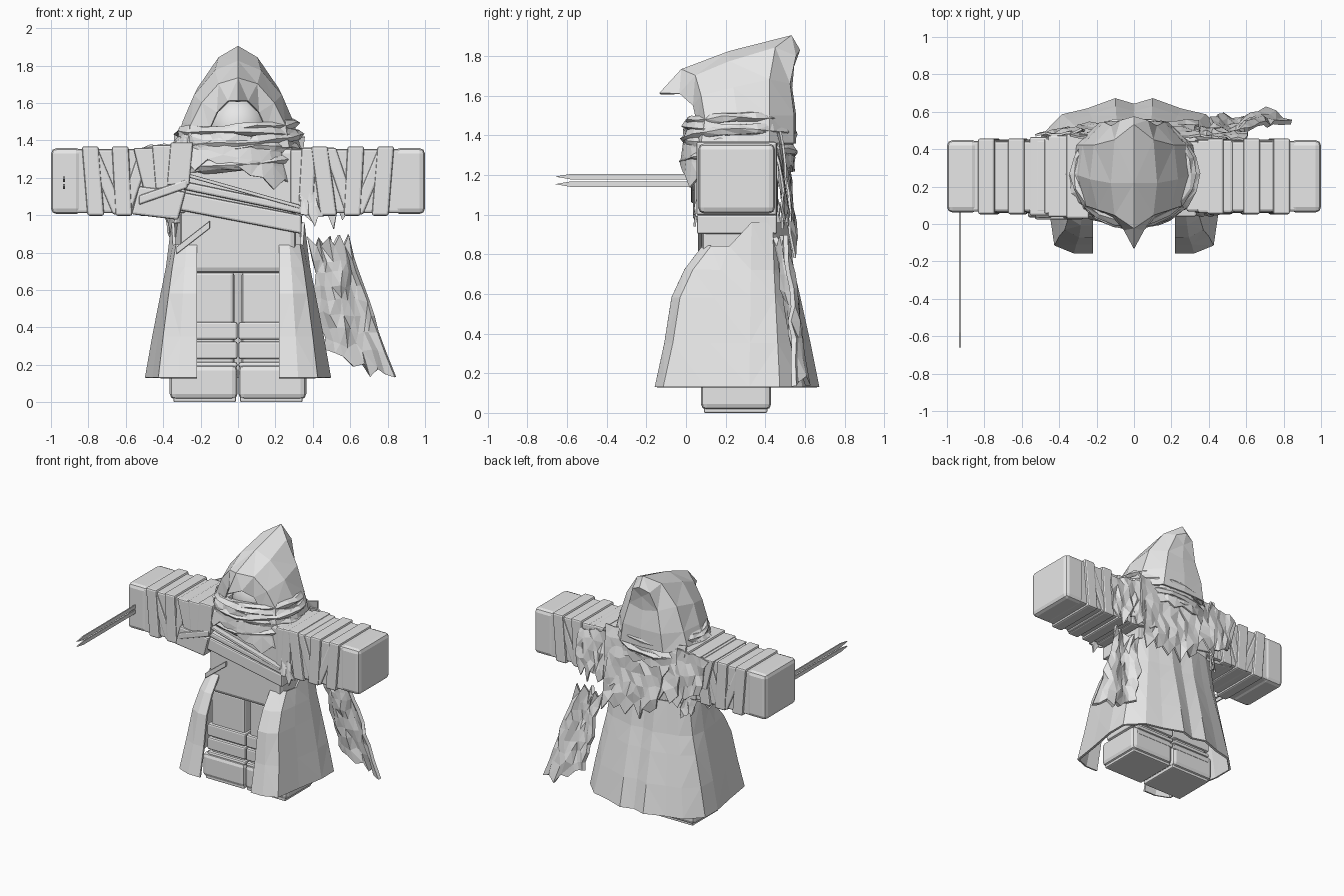
import bpy, bmesh, random
from math import sin, cos, tau
from mathutils import Vector

random.seed(4)
cube = bpy.data.objects.get("Cube")
if cube:
    bpy.data.objects.remove(cube, do_unlink=True)

grey = bpy.data.materials.new("plain_grey")
grey.use_nodes = True
grey.diffuse_color = (0.8, 0.8, 0.8, 1)
grey.node_tree.nodes["Principled BSDF"].inputs["Base Color"].default_value = (0.8, 0.8, 0.8, 1)

def finish(name, bm, thick=0, bevel=0):
    bmesh.ops.recalc_face_normals(bm, faces=bm.faces)
    me = bpy.data.meshes.new(name)
    bm.to_mesh(me)
    bm.free()
    me.materials.append(grey)
    ob = bpy.data.objects.new(name, me)
    bpy.context.collection.objects.link(ob)
    if thick:
        mod = ob.modifiers.new("thickness", "SOLIDIFY")
        mod.thickness = thick
        mod.offset = 0
    if bevel:
        mod = ob.modifiers.new("soft_edges", "BEVEL")
        mod.width = bevel
        mod.segments = 2
    return ob

def box(name, lo, hi, bevel=0.015, lean=0, slope=0):
    """Box between two corners; lean moves x with height, slope moves z with x."""
    bm = bmesh.new()
    bmesh.ops.create_cube(bm, size=1)
    lo, hi = Vector(lo), Vector(hi)
    mid, size = (lo + hi) / 2, hi - lo
    for v in bm.verts:
        x, y, z = v.co
        v.co = mid + Vector((x * size.x + lean * z, y * size.y, z * size.z + slope * x))
    finish(name, bm, bevel=bevel)

def grid(name, rows, loop=False, thick=0.0, weld=0.0):
    """Skin a list of equal-length point rows."""
    bm = bmesh.new()
    vs = [[bm.verts.new(p) for p in row] for row in rows]
    n = len(rows[0])
    for a, b in zip(vs, vs[1:]):
        for i in range(n if loop else n - 1):
            j = (i + 1) % n
            bm.faces.new((a[i], a[j], b[j], b[i]))
    if weld:
        bmesh.ops.remove_doubles(bm, verts=bm.verts, dist=weld)
    bmesh.ops.triangulate(bm, faces=[f for f in bm.faces if len(f.verts) > 3])
    finish(name, bm, thick)

def jit(a):
    return random.uniform(-a, a)

def ragged(name, shape, nu, nv, rough=0.012, teeth=0.1, loop=False, thick=0.012):
    """Crumpled cloth following shape(u, v), with a torn lower edge."""
    tears = [random.uniform(0.1, 1) * teeth * (1 if i % 2 else 0.2) for i in range(nu)]
    rows = []
    for j in range(nv + 1):
        v, row = j / nv, []
        for i in range(nu):
            p = Vector(shape(i / (nu if loop else nu - 1), v))
            row.append(p + Vector((jit(rough), jit(rough), jit(rough) - tears[i] * v ** 4)))
        rows.append(row)
    grid(name, rows, loop, thick)

def patch(*corners):
    tl, tr, bl, br = map(Vector, corners)
    return lambda u, v: tl.lerp(tr, u).lerp(bl.lerp(br, u), v)

# Torso and slanted belts
box("torso", (-0.31, 0.08, 0.69), (0.31, 0.45, 1.36), 0.03)
box("belt_lower", (-0.33, 0.055, 0.965), (0.34, 0.46, 1.065), 0.012, slope=-0.13)
box("belt_upper", (-0.33, 0.045, 1.075), (0.34, 0.465, 1.12), 0.012, slope=-0.14)
box("belt_edge", (-0.31, 0.04, 1.125), (0.33, 0.4, 1.145), 0.006, slope=-0.18)
box("belt_tail", (-0.33, 0.06, 0.86), (-0.15, 0.08, 0.9), 0.005, slope=0.14)
box("hip_pouch", (-0.55, 0.035, 0.99), (-0.3, 0.42, 1.14), 0.012, lean=0.04, slope=-0.03)
box("pouch_flap", (-0.53, 0.025, 1.1), (-0.27, 0.43, 1.15), 0.01, slope=0.09)

for side, s in (("left", 1), ("right", -1)):
    # Legs, wraps and feet
    def leg_part(name, x0, x1, y0, y1, z0, z1, bev):
        xs = sorted((s * x0, s * x1))
        box(side + name, (xs[0], y0, z0), (xs[1], y1, z1), bev)
    leg_part("_leg", 0.02, 0.31, 0.11, 0.42, 0.08, 0.7, 0.02)
    leg_part("_foot", 0.002, 0.365, 0.075, 0.43, 0.015, 0.2, 0.03)
    leg_part("_sole", 0.012, 0.345, 0.09, 0.41, 0.0, 0.04, 0.008)
    for k, (z0, z1) in enumerate(((0.14, 0.175), (0.185, 0.215), (0.23, 0.325), (0.335, 0.43))):
        leg_part(f"_leg_wrap_{k}", 0.003, 0.33, 0.09, 0.435, z0, z1, 0.012)

    # Arms with sloping cloth wraps
    def arm_part(name, x0, x1, grow=0.0, lean=0.0, bev=0.012):
        xs = sorted((s * x0, s * x1))
        box(side + name, (xs[0], 0.075 - grow, 1.02 - grow),
            (xs[1], 0.435 + grow, 1.345 + grow), bev, s * lean)
    arm_part("_arm", 0.28, 0.98, 0.008)
    arm_part("_hand", 0.835, 1.0, 0.014, bev=0.03)
    for k, (x, w, lean) in enumerate(((0.37, 0.08, 0.02), (0.46, 0.09, -0.05), (0.55, 0.07, -0.12),
                                      (0.62, 0.09, 0.02), (0.71, 0.07, 0.15), (0.775, 0.09, 0.03))):
        arm_part(f"_arm_wrap_{k}", x - w / 2, x + w / 2, 0.016 + 0.007 * (k % 2), lean)

# Long coat skirt: front panels bulge, sides and pleated back flare evenly
top = [(0.22, 0.09), (0.27, 0.09), (0.32, 0.13), (0.335, 0.22), (0.34, 0.33),
       (0.32, 0.43), (0.25, 0.46), (0.18, 0.475), (0.09, 0.495), (0, 0.48)]
hem = [(0.22, -0.15), (0.32, -0.15), (0.42, -0.11), (0.45, 0.1), (0.49, 0.32),
       (0.49, 0.47), (0.38, 0.58), (0.25, 0.61), (0.1, 0.665), (0, 0.635)]
rows = []
for z, bulge, flare in ((0.84, 0, 0.05), (0.72, 0.38, 0.25), (0.58, 0.65, 0.44),
                        (0.35, 0.8, 0.74), (0.13, 1, 1)):
    half = []
    for i, (a, b) in enumerate(zip(top, hem)):
        t = bulge if i < 4 else flare
        height = z + 0.12 if z > 0.8 and i > 3 else z
        half.append((a[0] + (b[0] - a[0]) * flare, a[1] + (b[1] - a[1]) * t, height))
    rows.append(half + [(-x, y, h) for x, y, h in reversed(half[:-1])])
grid("coat_skirt", rows, thick=0.016)

# Peaked hood: arches from the brow back to the nape
arches = [
    [(0, -0.13, 1.61), (0.05, -0.03, 1.61), (0.11, 0.04, 1.55), (0.15, 0.06, 1.46), (0.14, 0.05, 1.36)],
    [(0, -0.02, 1.73), (0.1, 0.05, 1.7), (0.19, 0.08, 1.6), (0.25, 0.1, 1.48), (0.27, 0.08, 1.36)],
    [(0, 0.22, 1.82), (0.12, 0.22, 1.77), (0.23, 0.24, 1.64), (0.29, 0.26, 1.5), (0.33, 0.26, 1.36)],
    [(0, 0.53, 1.9), (0.1, 0.45, 1.84), (0.21, 0.42, 1.68), (0.27, 0.42, 1.5), (0.31, 0.42, 1.36)],
    [(0, 0.57, 1.83), (0.07, 0.55, 1.8), (0.12, 0.52, 1.66), (0.16, 0.54, 1.5), (0.18, 0.54, 1.36)],
    [(0, 0.57, 1.83), (0, 0.54, 1.75), (0, 0.53, 1.64), (0, 0.55, 1.5), (0, 0.55, 1.36)],
]
rows = [[(-x, y, z) for x, y, z in reversed(a[1:])] + a for a in arches]
grid("hood", rows, thick=0.012, weld=0.0005)

# Masked face inside the hood
bm = bmesh.new()
bmesh.ops.create_uvsphere(bm, u_segments=16, v_segments=10, radius=1)
for v in bm.verts:
    v.co = (v.co.x * 0.16, 0.2 + v.co.y * 0.15, 1.47 + v.co.z * 0.17)
for p in finish("masked_face", bm).data.polygons:
    p.use_smooth = True

# Scarf: uneven coils around the neck
for k in range(6):
    rx, ry, z0 = 0.3 + 0.012 * (k % 3), 0.245 + 0.012 * (k % 3), 1.465 - 0.034 * k
    phase, tilt = random.uniform(0, tau), random.uniform(0.01, 0.035)
    rows = []
    for i in range(20):
        a = tau * i / 20
        z = z0 + tilt * sin(a + phase) + 0.015 * cos(a)
        sect = ((-0.03, -0.03), (0.015, -0.025), (0.03, 0), (0.01, 0.025), (-0.03, 0.02))
        rows.append([(cos(a) * (rx + dr + jit(0.008)), 0.27 + sin(a) * (ry + dr + jit(0.008)),
                      z + dz + jit(0.009)) for dr, dz in sect])
    grid(f"scarf_coil_{k}", rows + rows[:1], loop=True, weld=0.0005)

# Torn collar below the scarf, spreading over the right shoulder
def collar(u, v):
    a = tau * u
    spread = 0.11 if cos(a) < 0 else 0.04
    return (cos(a) * (0.3 + spread * v), 0.265 + sin(a) * (0.265 + 0.015 * v),
            1.43 - (0.17 + 0.05 * cos(a)) * v + 0.03 * sin(a * 2))

ragged("torn_collar", collar, 32, 3, 0.01, 0.08, loop=True)

# Layered shoulder cloth on the right arm
for k in range(3):
    x = -0.53 + 0.08 * k
    box(f"shoulder_fold_{k}", (x, 0.045 - 0.008 * k, 1.12 + 0.02 * k),
        (x + 0.12, 0.465 + 0.008 * k, 1.36 + 0.015 * k), 0.01, lean=-0.06 + 0.04 * k)
ragged("right_shoulder_tatter", patch((-0.52, 0.47, 1.36), (-0.28, 0.5, 1.4),
                                      (-0.46, 0.49, 1.1), (-0.26, 0.52, 1.02)), 7, 4)

# Torn cape layers down the back and tatters around the body
ragged("cape_upper", patch((-0.34, 0.47, 1.42), (0.36, 0.47, 1.42),
                           (-0.3, 0.53, 1.06), (0.36, 0.52, 1.02)), 13, 5, 0.014, 0.12)
ragged("cape_lower", patch((-0.22, 0.5, 1.3), (0.32, 0.5, 1.3),
                           (-0.12, 0.55, 0.92), (0.34, 0.54, 0.86)), 10, 5, 0.014, 0.13)
ragged("left_arm_tatter", patch((0.3, 0.47, 1.36), (0.6, 0.46, 1.32),
                                (0.36, 0.51, 1.02), (0.6, 0.49, 1.06)), 9, 4, 0.012, 0.12)
ragged("left_front_tatter", patch((0.32, 0.07, 1.13), (0.42, 0.06, 1.1),
                                  (0.34, 0.05, 1.02), (0.45, 0.05, 1.0)), 6, 2, 0.008, 0.08)
ragged("right_hip_tatter", patch((-0.4, 0.4, 1.08), (-0.3, 0.46, 1.08),
                                 (-0.38, 0.44, 0.92), (-0.3, 0.49, 0.9)), 6, 4, 0.01, 0.1)

# Loose torn cloth trailing beside the left hip, with a spiky top edge
def trail(u, v):
    left = 0.38 + 0.09 * v + 0.01 * sin(v * 9)
    right = 0.6 + 0.17 * v + 0.08 * v ** 4
    spike = 0.06 if v == 0 and round(u * 8) % 2 == 0 else 0
    return (left + (right - left) * u, 0.48 + 0.1 * v + 0.025 * sin(u * 8 + v * 3),
            0.83 + spike - 0.55 * v - 0.13 * u * v ** 4)

ragged("trailing_cloth", trail, 9, 8, 0.012, 0.06, thick=0.025)

# Twin thin blades held at the right hand
for k, z in enumerate((1.14, 1.178)):
    w, x = 0.028, -0.93
    outline = [(0.07, z), (-0.58, z), (-0.66, z + w / 2), (-0.58, z + w), (0.07, z + w)]
    bm = bmesh.new()
    bm.faces.new([bm.verts.new((x, *p)) for p in outline])
    finish(f"blade_{k}", bm, thick=0.009)
